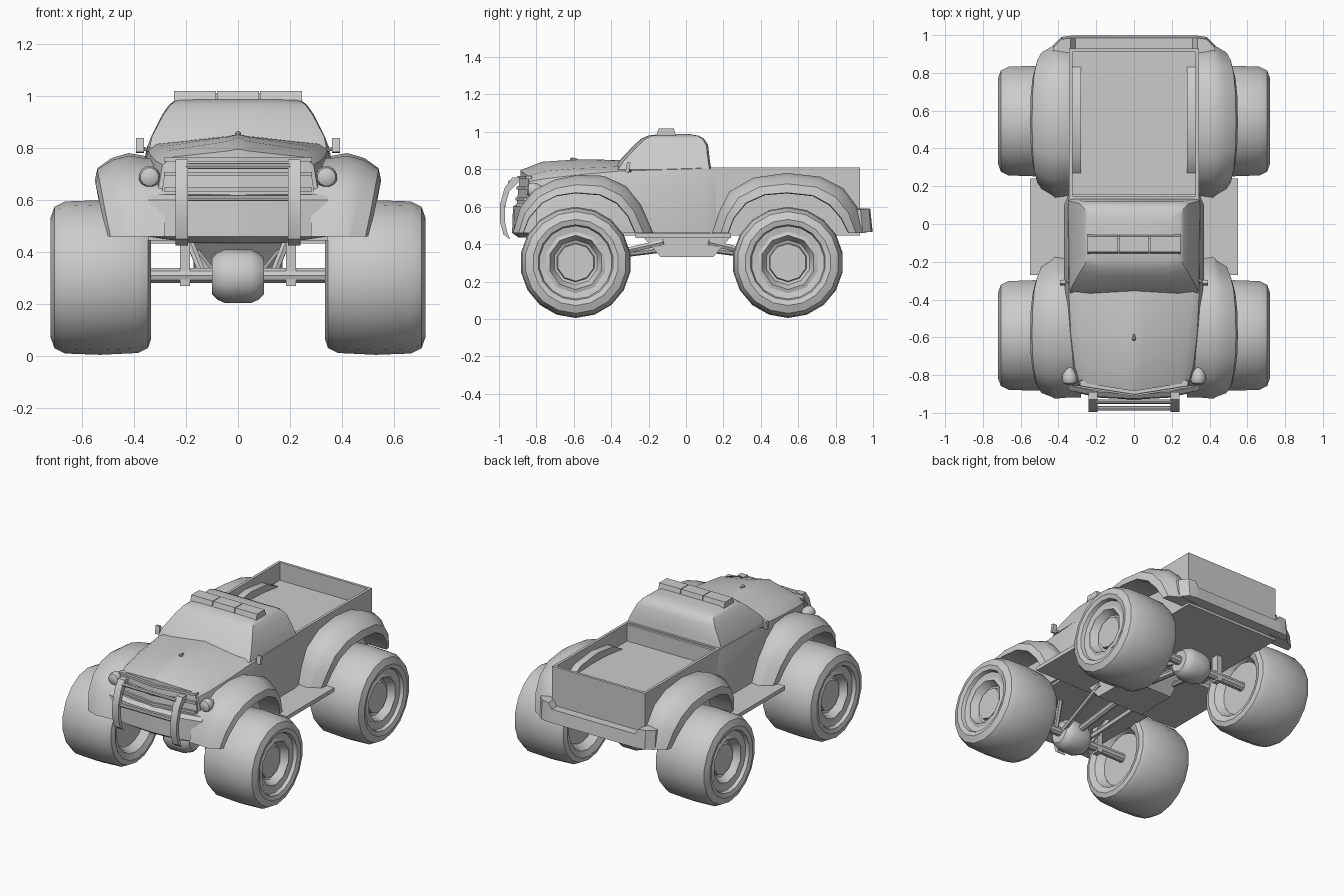
import bpy, bmesh
from math import sin, cos, pi
from mathutils import Vector

if "Cube" in bpy.data.objects:
    bpy.data.objects.remove(bpy.data.objects["Cube"])


def finish(name, bm, mirror=False, angle=0.6):
    bmesh.ops.remove_doubles(bm, verts=bm.verts, dist=1e-5)
    bmesh.ops.recalc_face_normals(bm, faces=bm.faces)
    me = bpy.data.meshes.new(name)
    bm.to_mesh(me)
    bm.free()
    ob = bpy.data.objects.new(name, me)
    bpy.context.collection.objects.link(ob)
    bpy.ops.object.select_all(action='DESELECT')
    ob.select_set(True)
    bpy.context.view_layer.objects.active = ob
    bpy.ops.object.shade_smooth_by_angle(angle=angle)
    if mirror:
        m = ob.modifiers.new("mirror", 'MIRROR')
        m.merge_threshold = 0.0005
    return ob


def loft(name, rings, mirror=False, closed=True, caps=True, angle=0.6):
    bm = bmesh.new()
    vs = [[bm.verts.new(p) for p in r] for r in rings]
    n = len(rings[0])
    for a, b in zip(vs, vs[1:]):
        for i in range(n if closed else n - 1):
            j = (i + 1) % n
            bm.faces.new((a[i], a[j], b[j], b[i]))
    if caps:
        bm.faces.new(vs[0])
        bm.faces.new(vs[-1])
    return finish(name, bm, mirror, angle)


def prism(name, yz, x0, x1, mirror=False):
    return loft(name, [[(x, y, z) for y, z in yz] for x in (x0, x1)], mirror)


def box(name, x0, x1, y0, y1, z0, z1, mirror=False):
    return prism(name, [(y0, z0), (y1, z0), (y1, z1), (y0, z1)], x0, x1, mirror)


def lathe(name, prof, n, c, axis='x', mirror=False, caps=True):
    rings = []
    for a, r in prof:
        ring = []
        for i in range(n):
            u, v = r * cos(2 * pi * (i + .5) / n), r * sin(2 * pi * (i + .5) / n)
            o = (a, u, v) if axis == 'x' else (u, a, v)
            ring.append(Vector(c) + Vector(o))
        rings.append(ring)
    return loft(name, rings, mirror, caps=caps)


def tube(name, p, q, r, n=8, mirror=False):
    p, q = Vector(p), Vector(q)
    rot = (q - p).to_track_quat('Z', 'Y')
    rings = [[e + rot @ Vector((r * cos(2 * pi * i / n), r * sin(2 * pi * i / n), 0))
              for i in range(n)] for e in (p, q)]
    return loft(name, rings, mirror)


# Hood and cab lower body: half cross-sections along y, front one swept back
sections = [
    (-.885, .16, [(0, .795), (.04, .788), (.25, .765), (.29, .735), (.305, .65), (.345, .46), (0, .46)]),
    (-.77, .06, [(0, .84), (.04, .825), (.27, .79), (.315, .75), (.335, .65), (.35, .46), (0, .46)]),
    (-.58, 0, [(0, .853), (.04, .842), (.285, .805), (.335, .77), (.355, .67), (.355, .46), (0, .46)]),
    (-.36, 0, [(0, .85), (.04, .845), (.31, .815), (.345, .79), (.37, .69), (.36, .46), (0, .46)]),
    (.10, 0, [(0, .81), (.04, .81), (.31, .81), (.35, .805), (.37, .69), (.36, .46), (0, .46)]),
    (.16, 0, [(0, .80), (.04, .80), (.30, .80), (.34, .80), (.345, .69), (.345, .46), (0, .46)]),
]
loft("body", [[(x, y + k * x, z) for x, z in pr] for y, k, pr in sections],
     mirror=True, closed=False)

# Cab: stacked outlines (z, front y, rear y, front half width, rear half width)
cab = [(.80, -.375, .135, .34, .35), (.845, -.345, .128, .33, .333), (.93, -.265, .118, .285, .29),
       (.965, -.225, .095, .26, .265), (.98, -.19, .065, .24, .245), (.988, -.13, .02, .21, .21)]
loft("cab", [[(0, a - .012, z), (w * .7, a - .008, z), (w, a + .012, z), (v, b - .01, z),
              (v - .03, b, z), (0, b, z)] for z, a, b, w, v in cab],
     mirror=True, closed=False)

# Cargo bed: box with a recessed top
bm = bmesh.new()
bmesh.ops.create_cube(bm, size=1)
for v in bm.verts:
    v.co = (v.co.x * .69, .53 + v.co.y * .80, .635 + v.co.z * .35)
top = max(bm.faces, key=lambda f: f.calc_center_median().z)
bmesh.ops.inset_region(bm, faces=[top], thickness=.026)
for v in top.verts:
    v.co.z += 0
down = bmesh.ops.extrude_discrete_faces(bm, faces=[top])['faces'][0]
for v in down.verts:
    v.co.z -= .12
finish("cargo_bed", bm)

# Fenders: cross-section swept from an outer arch to the wheel opening
arches = {
    "front_fender": (
        [(-.925, .46), (-.885, .60), (-.81, .69), (-.70, .745), (-.58, .77), (-.44, .765),
         (-.32, .71), (-.24, .61), (-.175, .46)],
        [(-.87, .46), (-.84, .54), (-.77, .62), (-.69, .66), (-.59, .675), (-.46, .665),
         (-.37, .62), (-.31, .55), (-.27, .46)]),
    "rear_fender": (
        [(.14, .46), (.175, .57), (.23, .68), (.36, .755), (.54, .78), (.72, .76),
         (.84, .70), (.915, .60), (.955, .46)],
        [(.225, .46), (.255, .54), (.32, .62), (.42, .665), (.54, .675), (.68, .66),
         (.77, .61), (.83, .54), (.87, .46)]),
}
for name, (outer, inner) in arches.items():
    rings = []
    for i, (o, n) in enumerate(zip(outer, inner)):
        e = abs(i - 4) / 4
        s = .05 * e ** 2
        o, n = Vector(o), Vector(n)
        ring = []
        for x, t in ((.28, .12), (.36, .1), (.42, 0), (.485 - s, .18), (.54 - s, .55),
                     (.55 - s, 1), (.53 - s, 1.04), (.32, 1.04)):
            p = o.lerp(n, t)
            ring.append((x, p.x, max(p.y, .46)))
        rings.append(ring)
    loft(name, rings, mirror=True, angle=.7)

# Running boards and floor
box("running_boards", -.55, .55, -.27, .24, .432, .458)
box("floor_pan", -.345, .345, -.84, .93, .445, .47)

# Wheels: tyres, rims and axles
tyre = [(.40, .17), (.35, .2), (.335, .24), (.345, .27), (.385, .29), (.53, .297), (.665, .292),
        (.705, .272), (.72, .23), (.712, .202), (.69, .195), (.68, .14)]
rim = [(.40, .175), (.42, .145), (.62, .135), (.685, .165), (.692, .145), (.645, .12), (.64, .105), (.66, .10)]
for end, y in (("front", -.59), ("rear", .545)):
    c = (0, y, .302)
    lathe(end + "_tyre", tyre, 18, c, mirror=True, caps=False)
    lathe(end + "_rim", rim, 10, c, mirror=True)
    tube(end + "_axle", (-.5, y, .31), (.5, y, .31), .03, 10)
    lathe(end + "_differential", [(-.10, .07), (-.08, .09), (-.05, .103), (.05, .103),
                                  (.08, .09), (.10, .07)], 10, (0, y, .307))
    box(end + "_spring_bracket", .185, .222, y - .025, y + .025, .27, .46, mirror=True)
    s = -1 if y < 0 else 1
    tube(end + "_control_link", (.09, y - s * .02, .31), (.17, s * .12, .41), .017, 6, mirror=True)
    tube(end + "_drive_shaft", (0, y, .32), (0, s * .1, .38), .022, 8)
    tube(end + "_damper", (.13, y, .30), (.19, y - s * .12, .45), .016, 6, mirror=True)

# Transfer case under the middle
prism("transfer_case", [(-.23, .44), (-.135, .33), (.145, .33), (.24, .44)], -.17, .17)

# Front bumper, grille and bars
bump = [(z, [(0, y), (.18, y + .01), (.345, y + .045), (.355, -.80), (0, -.80)])
        for z, y in ((.435, -.895), (.46, -.93), (.60, -.925), (.62, -.90))]
loft("front_bumper", [[(x, y, max(z, .46) if x > .3 else z) for x, y in o] for z, o in bump], mirror=True)
loft("grille", [[(0, y, z), (w, y + .05, z), (w, -.82, z), (0, -.82, z)]
                for y, z, w in ((-.905, .61, .295), (-.89, .755, .275))], mirror=True)
for z, y in ((.64, -.912), (.70, -.905), (.755, -.902)):
    loft("grille_bar", [[(0, y, z - .008), (0, y, z + .008), (0, y + .03, z + .008), (0, y + .03, z - .008)],
                        [(.285, y + .045, z - .008), (.285, y + .045, z + .008),
                         (.285, y + .075, z + .008), (.285, y + .075, z - .008)]], mirror=True)

# Bull bar: curved uprights and cross tubes
prism("bull_bar_upright", [(-.89, .755), (-.93, .755), (-.97, .70), (-.995, .61), (-.995, .52), (-.975, .45),
                           (-.94, .425), (-.955, .46), (-.968, .52), (-.968, .60), (-.945, .68), (-.89, .735)],
      .193, .24, mirror=True)
for z, y in ((.73, -.94), (.607, -.975)):
    tube("bull_bar_cross_tube", (-.2, y, z), (.2, y, z), .012)

# Headlights
lathe("headlight", [(-.04, .02), (-.032, .035), (-.012, .042), (.01, .04), (.06, .012)], 12,
      (.34, -.81, .688), 'y', mirror=True)

# Rear bumper with raised corners
loft("rear_bumper", [[(x, .90, .46), (x, y, .465), (x, y - .012, t), (x, .90, t)]
                     for x, y, t in ((0, .998, .55), (.31, .998, .55), (.335, .997, .588),
                                     (.385, .99, .59), (.43, .945, .585))], mirror=True, angle=.3)

# Roof light bar in three segments
for x in (-.165, 0, .165):
    prism("roof_light", [(-.158, .98), (-.055, .98), (-.065, 1.018), (-.147, 1.018)], x - .08, x + .08)
box("roof_light_base", -.235, .235, -.14, -.075, .97, 1.01)

# Side mirrors and hood ornament
prism("side_mirror", [(-.325, .785), (-.305, .78), (-.297, .835), (-.315, .838)], .362, .392, mirror=True)
tube("mirror_arm", (.33, -.29, .785), (.37, -.31, .80), .007, 6, mirror=True)
lathe("hood_ornament", [(-.02, .004), (-.01, .012), (.02, .004)], 8, (0, -.6, .853), 'y')
